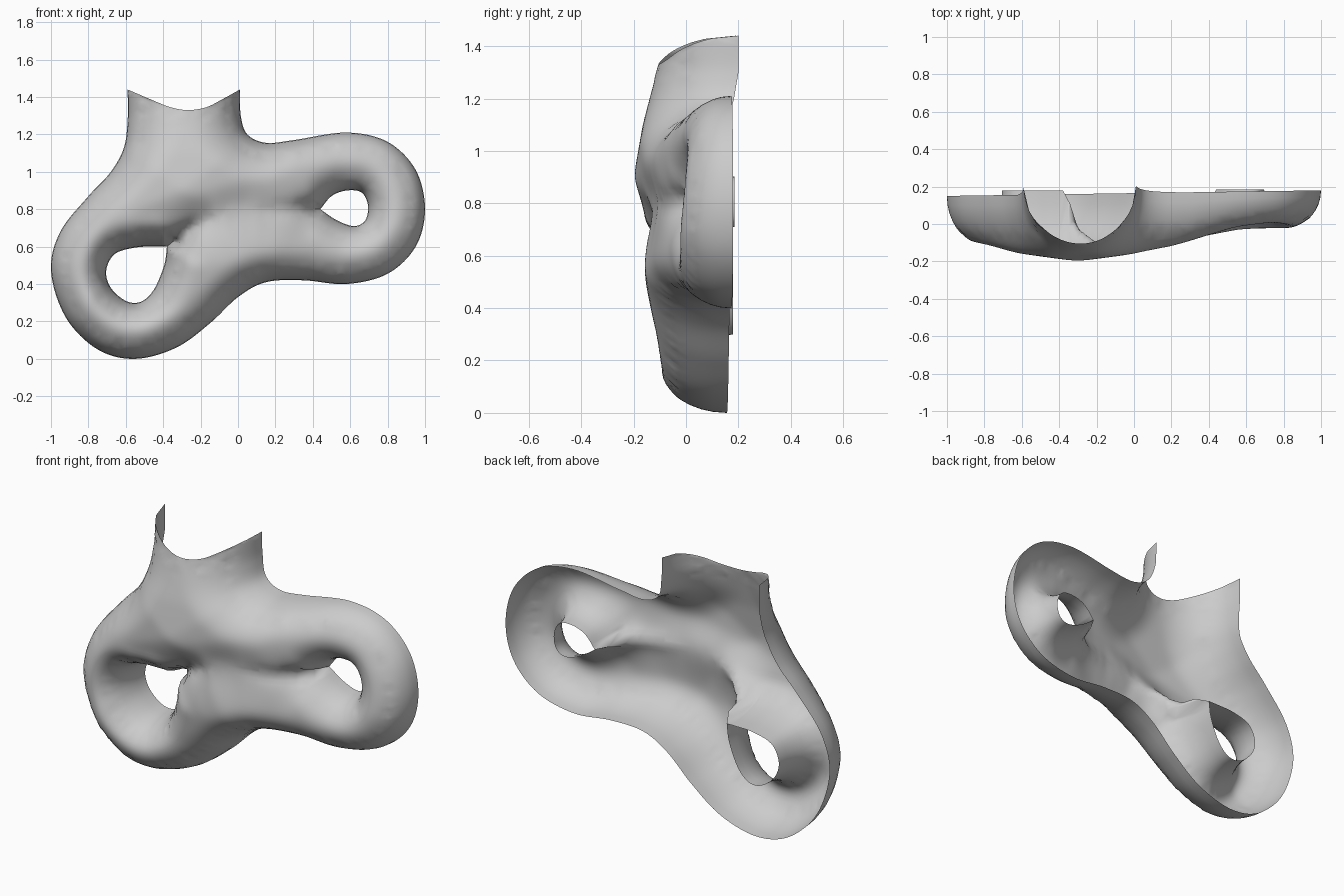
import bpy, bmesh
from mathutils import Vector, kdtree
from mathutils.geometry import delaunay_2d_cdt

cube = bpy.data.objects.get("Cube")
if cube:
    bpy.data.objects.remove(cube)

# Outline curves in the (x, z) plane
SIDE = [(.01, 1.44), (.015, 1.3), (.05, 1.2), (.15, 1.155), (.3, 1.17), (.58, 1.21), (.8, 1.16),
        (.95, 1.01), (1, .8), (.95, .6), (.8, .455), (.58, .4), (.35, .42), (.15, .41), (0, .33),
        (-.15, .19), (-.33, .06), (-.55, 0), (-.75, .05), (-.92, .22), (-1, .47), (-.95, .68),
        (-.8, .87), (-.68, 1), (-.61, 1.13), (-.59, 1.28), (-.59, 1.44)]
NECK_TOP = [(-.59, 1.44), (-.45, 1.38), (-.36, 1.345), (-.27, 1.33), (-.17, 1.345), (-.08, 1.39), (.01, 1.44)]
LEFT_HOLE = [(-.38, .6), (-.395, .5), (-.45, .37), (-.52, .305), (-.6, .31), (-.68, .38),
             (-.705, .47), (-.66, .56), (-.55, .595), (-.45, .6), (-.38, .6)]
RIGHT_HOLE = [(.44, .8), (.5, .87), (.58, .9), (.66, .89), (.695, .82), (.68, .74), (.62, .71),
              (.53, .74), (.44, .8)]
CREASE = [(-.38, .6), (-.3, .665), (-.2, .73), (0, .79), (.2, .8), (.44, .8)]

# Depth tables: (position, y)
RIDGE_X = [(-1, -.09), (-.85, -.105), (-.6, -.16), (-.3, -.2), (0, -.16), (.2, -.12), (.4, -.06), (.55, -.035), (.9, -.025)]
RIDGE_Z = [(.15, -.1), (.3, -.115), (.5, -.155), (.66, -.168), (.77, -.16), (.9, -.2), (1.1, -.165), (1.33, -.105), (1.44, -.09)]
VALLEY_X = [(-.38, .18), (-.3, .03), (-.2, -.085), (-.1, -.13), (.1, -.105), (.2, -.07), (.3, -.02), (.38, .08), (.44, .185)]


def clamp(v):
    return max(0.0, min(1.0, v))


def table(rows, v):
    """Piecewise linear lookup."""
    if v <= rows[0][0]:
        return rows[0][1]
    for (a, ya), (b, yb) in zip(rows, rows[1:]):
        if v <= b:
            return ya + (yb - ya) * (v - a) / (b - a)
    return rows[-1][1]


def spline(points, steps):
    """Catmull-Rom curve through the points."""
    p = [Vector(q) for q in points]
    p = [2 * p[0] - p[1]] + p + [2 * p[-1] - p[-2]]
    out = []
    for a, b, c, d in zip(p, p[1:], p[2:], p[3:]):
        for i in range(steps):
            t = i / steps
            out.append(.5 * (2 * b + (c - a) * t + (2 * a - 5 * b + 4 * c - d) * t * t
                             + (3 * b - a - 3 * c + d) * t ** 3))
    return out + [p[-2]]


def tree(*curves):
    pts = [q for c in curves for q in spline(c, 120)]
    kd = kdtree.KDTree(len(pts))
    for i, q in enumerate(pts):
        kd.insert((q.x, q.y, 0), i)
    kd.balance()
    return kd


def gap_to(kd, x, z):
    return kd.find((x, z, 0))[2]


def inside(p, poly):
    hit = False
    for a, b in zip(poly, poly[1:] + poly[:1]):
        if (a.y > p.y) != (b.y > p.y) and p.x < a.x + (b.x - a.x) * (p.y - a.y) / (b.y - a.y):
            hit = not hit
    return hit


def rounded(t):
    return (1 - (1 - t) ** 2) ** .5


outer_tree = tree(SIDE)
inner_tree = tree(LEFT_HOLE, RIGHT_HOLE, CREASE)
rim_tree = tree(SIDE, LEFT_HOLE, RIGHT_HOLE)
top_tree = tree(NECK_TOP)


def depth(p):
    """Rounded tube section between the open back rim and the holes or crease."""
    d_out = gap_to(outer_tree, p.x, p.y)
    q, _, d_in = inner_tree.find((p.x, p.y, 0))
    back = .165 + .015 * p.x + .035 * clamp((p.y - 1.1) / .2) * clamp((.25 - p.x) / .2)
    ridge = max(table(RIDGE_X, p.x), table(RIDGE_Z, p.y))
    ridge += .03 * clamp((p.y - .7) / .3) * clamp((p.x - .4) / .3)
    r_out = .18 + .12 * clamp((p.y - .8) / .4) * clamp((.3 - p.x) / .3)
    below = clamp((q.y - p.y) / max(d_in, .001))
    r_in = .17 + .09 * below * clamp((.5 - abs(q.x)) / .2)
    # The valley is soft midway and sharp at the holes
    t = clamp(d_in / r_in)
    soft = clamp((.25 - abs(q.x)) / .2)
    slope = rounded(t) * (1 - soft) + t * t * (3 - 2 * t) * soft
    y = ridge + (back - ridge) * (1 - rounded(clamp(d_out / r_out)))
    return y + max(0, table(VALLEY_X, q.x) - ridge) * (1 - slope)


# Boundary loops and the crease as triangulation constraints
boundary = spline(SIDE, 8)[:-1] + spline(NECK_TOP, 5)[:-1]
holes = [spline(LEFT_HOLE, 5)[:-1], spline(RIGHT_HOLE, 6)[:-1]]
points, edges = [], []
for loop in [boundary] + holes:
    first, n = len(points), len(loop)
    points += loop
    edges += [(first + i, first + (i + 1) % n) for i in range(n)]
crease = spline(CREASE, 6)[1:-1]
edges += [(len(points) + i, len(points) + i + 1) for i in range(len(crease) - 1)]
points += crease


def in_shell(p):
    return inside(p, boundary) and not any(inside(p, h) for h in holes)


# Rows of points hugging each rim, where the wall is steep
for loop in [boundary] + holes:
    for gap in (.004, .014, .03, .05):
        for a, b, c in zip(loop[-1:] + loop, loop, loop[1:] + loop[:1]):
            side = (c - a).normalized()
            for s in (1, -1):
                p = b + Vector((-side.y, side.x)) * gap * s
                near = min(gap_to(rim_tree, p.x, p.y), gap_to(inner_tree, p.x, p.y))
                if near > gap * .85 and in_shell(p):
                    points.append(p)

# Regular interior points
STEP = .022
for row in range(68):
    for col in range(-48, 49):
        p = Vector(((col + .5 * (row % 2)) * STEP, row * STEP))
        if (gap_to(rim_tree, p.x, p.y) > .062 and gap_to(inner_tree, p.x, p.y) > .014
                and gap_to(top_tree, p.x, p.y) > .062 and in_shell(p)):
            points.append(p)

verts, _, tris, *_ = delaunay_2d_cdt(points, edges, [], 0, 1e-5)

# Shell mesh
bm = bmesh.new()
bv = [bm.verts.new((p.x, depth(p), p.y)) for p in verts]
for t in tris:
    if in_shell(sum((verts[i] for i in t), Vector((0, 0))) / 3):
        bm.faces.new([bv[i] for i in t])
bmesh.ops.delete(bm, geom=[v for v in bm.verts if not v.link_faces], context='VERTS')
body = [v for v in bm.verts if not v.is_boundary and gap_to(rim_tree, v.co.x, v.co.z) > .06]
for _ in range(3):
    bmesh.ops.smooth_vert(bm, verts=body, factor=.5, use_axis_y=True)
bmesh.ops.recalc_face_normals(bm, faces=bm.faces)
if sum(f.normal.y for f in bm.faces) > 0:
    bmesh.ops.reverse_faces(bm, faces=bm.faces)

mesh = bpy.data.meshes.new("hollow_shell")
bm.to_mesh(mesh)
bm.free()
shell = bpy.data.objects.new("hollow_shell", mesh)
bpy.context.collection.objects.link(shell)

grey = bpy.data.materials.new("plain_grey")
grey.use_nodes = True
grey.diffuse_color = (.6, .6, .6, 1)
grey.node_tree.nodes["Principled BSDF"].inputs["Base Color"].default_value = (.6, .6, .6, 1)
mesh.materials.append(grey)

bpy.context.view_layer.objects.active = shell
shell.select_set(True)
bpy.ops.object.shade_smooth_by_angle(angle=1.0)
